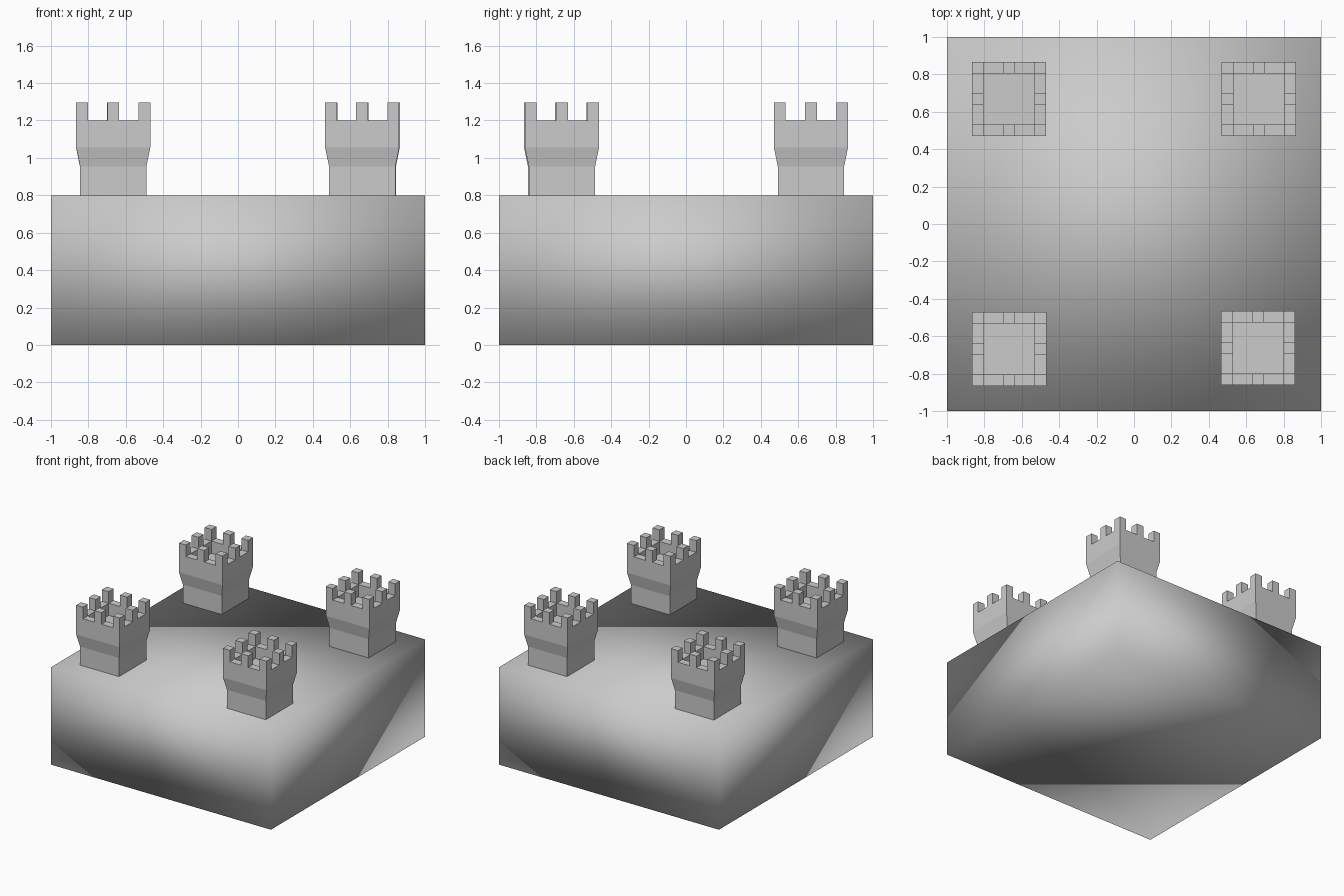
import bpy, bmesh

if "Cube" in bpy.data.objects:
    bpy.data.objects.remove(bpy.data.objects["Cube"])

# Smooth-shaded keep block
bm = bmesh.new()
bmesh.ops.create_cube(bm, size=1)
for v in bm.verts:
    v.co = (v.co.x * 2, v.co.y * 2, (v.co.z + 0.5) * 0.8)
for f in bm.faces:
    f.smooth = True
mesh = bpy.data.meshes.new("castle_base")
bm.to_mesh(mesh)
bm.free()
bpy.context.collection.objects.link(bpy.data.objects.new("castle_base", mesh))

R = 0.198                                      # half width of the tower head
CUTS = [-R, -0.136, -0.032, 0.032, 0.136, R]   # merlon / gap divisions
TOP, MERLON, FLOOR = 1.2, 1.295, 1.10


def extrude_cells(bm, faces, z):
    res = bmesh.ops.extrude_face_region(bm, geom=faces)
    for g in res["geom"]:
        if isinstance(g, bmesh.types.BMVert):
            g.co.z = z
    bmesh.ops.delete(bm, geom=faces, context="FACES")


def tower_mesh():
    bm = bmesh.new()
    # Crown divided into cells
    v = [[bm.verts.new((x, y, TOP)) for y in CUTS] for x in CUTS]
    cell = {(i, j): bm.faces.new((v[i][j], v[i+1][j], v[i+1][j+1], v[i][j+1]))
            for i in range(5) for j in range(5)}
    # Walls: straight head, tapered corbel, narrower shaft
    edges = [e for e in bm.edges if e.is_boundary]
    for z, half in ((1.055, R), (0.953, 0.177), (0.80, 0.177)):
        res = bmesh.ops.extrude_edge_only(bm, edges=edges)["geom"]
        ring = [g for g in res if isinstance(g, bmesh.types.BMVert)]
        s = half / max(abs(p.co.x) for p in ring)
        for p in ring:
            p.co = (p.co.x * s, p.co.y * s, z)
        edges = [g for g in res if isinstance(g, bmesh.types.BMEdge)
                 and all(q in ring for q in g.verts)]
    bmesh.ops.contextual_create(bm, geom=edges)
    # Sunken floor and the eight merlons
    inner = [cell[i, j] for i in (1, 2, 3) for j in (1, 2, 3)]
    merlons = [cell[i, j] for i in (0, 2, 4) for j in (0, 2, 4) if (i, j) != (2, 2)]
    extrude_cells(bm, inner, FLOOR)
    for f in merlons:
        extrude_cells(bm, [f], MERLON)
    bmesh.ops.recalc_face_normals(bm, faces=bm.faces)
    bmesh.ops.dissolve_limit(bm, angle_limit=0.01, verts=bm.verts, edges=bm.edges)
    mesh = bpy.data.meshes.new("tower")
    bm.to_mesh(mesh)
    bm.free()
    return mesh


# Four corner towers
tower = tower_mesh()
for name, x, y in (("back_left", -0.668, 0.668), ("back_right", 0.667, 0.668),
                   ("front_left", -0.667, -0.668), ("front_right", 0.664, -0.663)):
    ob = bpy.data.objects.new("tower_" + name, tower)
    ob.location = (x, y, 0)
    bpy.context.collection.objects.link(ob)
